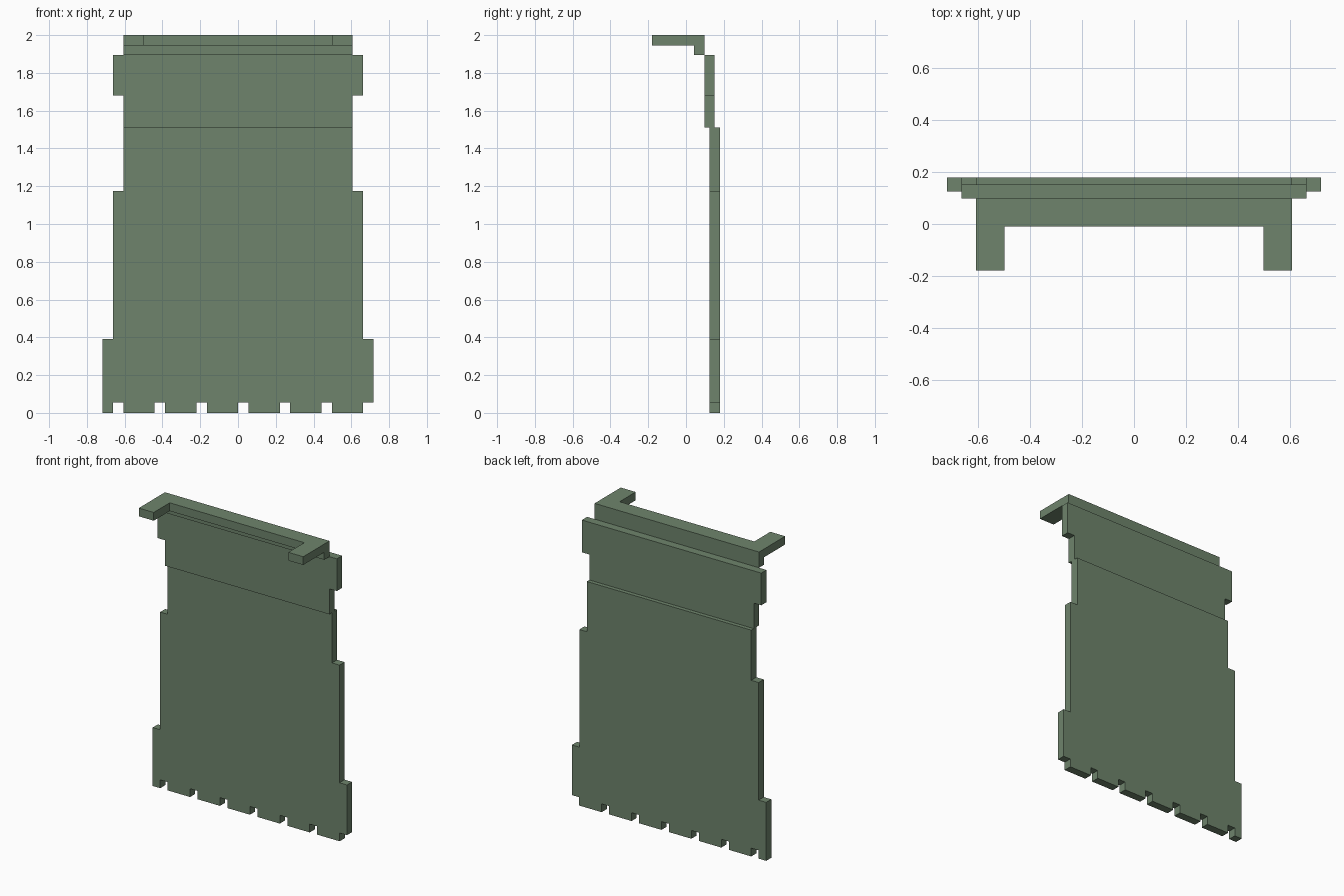
import bpy
import bmesh

cube = bpy.data.objects.get("Cube")
if cube:
    bpy.data.objects.remove(cube, do_unlink=True)

# Single muted green cloth colour
colour = (0.156, 0.231, 0.150, 1.0)
cloth = bpy.data.materials.new("muted_green")
cloth.use_nodes = True
cloth.diffuse_color = colour
bsdf = cloth.node_tree.nodes["Principled BSDF"]
bsdf.inputs["Base Color"].default_value = colour
bsdf.inputs["Roughness"].default_value = 0.8


def slab(name, outline, place, direction):
    """Extrude a flat outline into a slab; place maps (a, b) to 3D."""
    bm = bmesh.new()
    face = bm.faces.new([bm.verts.new(place(a, b)) for a, b in outline])
    new = bmesh.ops.extrude_face_region(bm, geom=[face])["geom"]
    bmesh.ops.translate(bm, vec=direction,
                        verts=[v for v in new if isinstance(v, bmesh.types.BMVert)])
    bmesh.ops.recalc_face_normals(bm, faces=bm.faces)
    mesh = bpy.data.meshes.new(name)
    bm.to_mesh(mesh)
    bm.free()
    mesh.materials.append(cloth)
    obj = bpy.data.objects.new(name, mesh)
    bpy.context.collection.objects.link(obj)
    return obj


def mirrored(half):
    """Complete a half outline by reflecting it across x = 0."""
    return half + [(-a, b) for a, b in reversed(half)]


UNIT = 0.0552      # cloth thickness and step width
LOW, MID, TOP = 0.717, 0.662, 0.607    # half widths of the stepped sides

# Main panel: stepped sides and a notched hem
hem = []
for i in range(7):
    x = -LOW + UNIT + i * 4 * UNIT
    hem += [(x, 0), (x, UNIT)]
    if i < 6:
        hem += [(x + UNIT, UNIT), (x + UNIT, 0)]
right_side = [(-TOP, 1.51), (-TOP, 1.175), (-MID, 1.175),
              (-MID, 0.39), (-LOW, 0.39), (-LOW, 0)]
left_side = [(LOW, UNIT), (LOW, 0.39), (MID, 0.39),
             (MID, 1.175), (TOP, 1.175), (TOP, 1.51)]
slab("cape_main_panel", right_side + hem + left_side,
     lambda a, b: (a, 0.125, b), (0, 0.054, 0))

# Upper panel, wider at the shoulders
slab("cape_upper_panel",
     mirrored([(TOP, 1.51), (TOP, 1.68), (MID, 1.68), (MID, 1.895)]),
     lambda a, b: (a, 0.097, b), (0, 0.055, 0))

# Neck strip under the back of the collar
slab("neck_strip", mirrored([(TOP, 1.895), (TOP, 1.945)]),
     lambda a, b: (a, 0.042, b), (0, 0.055, 0))

# Collar: back bar with two arms reaching over the shoulders
slab("shoulder_collar",
     mirrored([(0.497, -0.01), (0.497, -0.179), (TOP, -0.179), (TOP, 0.097)]),
     lambda a, b: (a, b, 1.945), (0, 0, 0.055))
